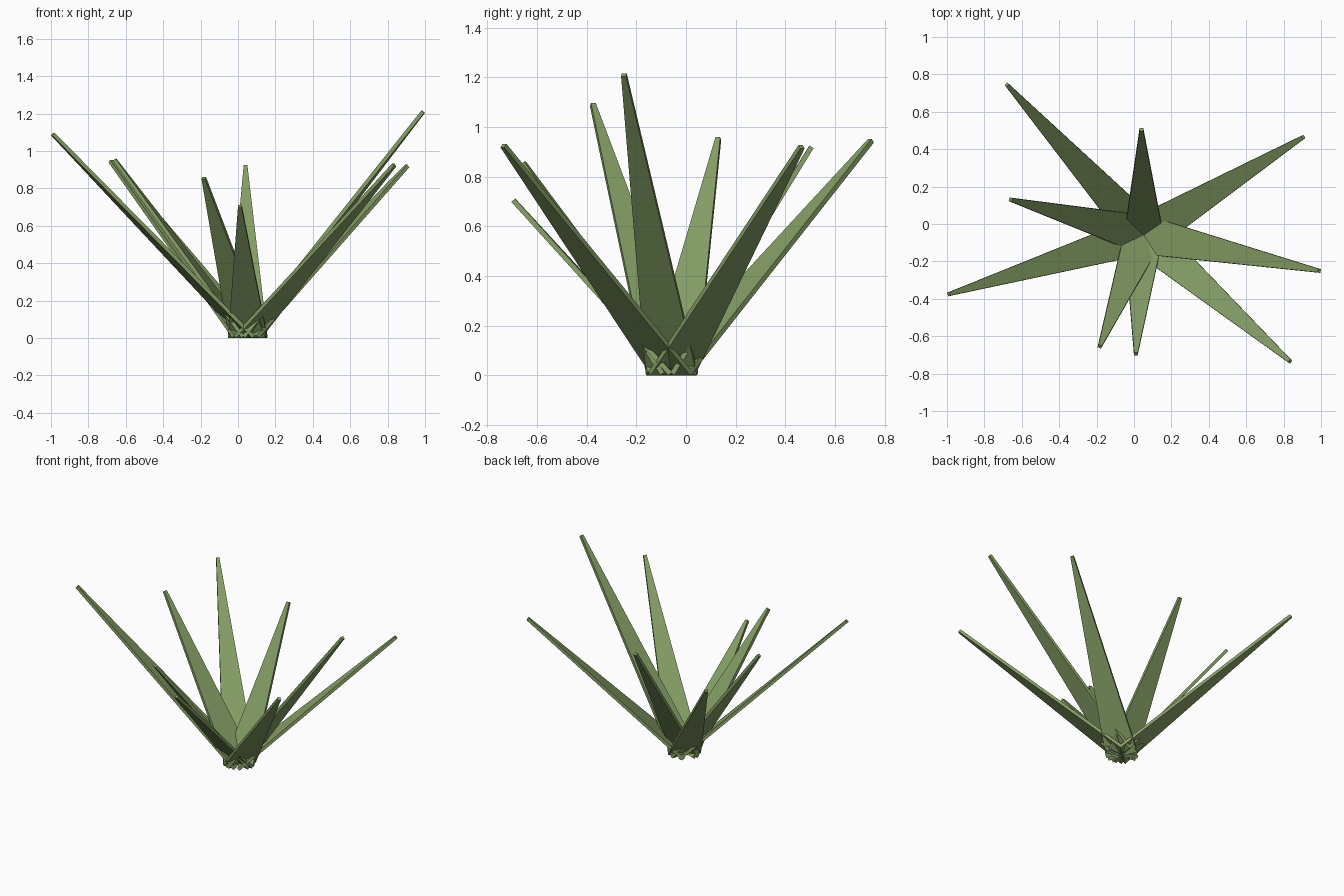
import bpy, bmesh
from mathutils import Vector

if "Cube" in bpy.data.objects:
    bpy.data.objects.remove(bpy.data.objects["Cube"])

BASE = Vector((0.052, -0.057, 0.007))   # shared root of all leaves
ROOT_W, TIP_W, THICK = 0.21, 0.02, 0.02

# tip centre of each leaf, anticlockwise from the right
TIPS = [(0.99, -0.25, 1.21), (0.905, 0.465, 0.92), (0.04, 0.505, 0.92),
        (-0.68, 0.745, 0.945), (-0.66, 0.13, 0.953), (-0.99, -0.375, 1.09),
        (-0.183, -0.655, 0.855), (0.01, -0.695, 0.705), (0.835, -0.735, 0.925)]

green = bpy.data.materials.new("leaf_green")
green.diffuse_color = (0.23, 0.34, 0.13, 1)
green.use_nodes = True
green.node_tree.nodes["Principled BSDF"].inputs["Base Color"].default_value = green.diffuse_color


def make_leaf(name, tip):
    """Flat four-sided blade, wide at the root and narrow at the tip."""
    tip = Vector(tip)
    axis = (tip - BASE).normalized()
    side = Vector((0, 0, 1)).cross(axis).normalized()
    normal = axis.cross(side)
    bm = bmesh.new()
    rings = []
    for centre, width in ((BASE, ROOT_W), (tip, TIP_W)):
        rings.append([bm.verts.new(centre + side * sx * width / 2 + normal * sn * THICK / 2)
                      for sx, sn in ((-1, -1), (1, -1), (1, 1), (-1, 1))])
    root, end = rings
    bm.faces.new(root[::-1])
    bm.faces.new(end)
    for i in range(4):
        j = (i + 1) % 4
        bm.faces.new((root[i], root[j], end[j], end[i]))
    bmesh.ops.recalc_face_normals(bm, faces=bm.faces)
    mesh = bpy.data.meshes.new(name)
    bm.to_mesh(mesh)
    bm.free()
    mesh.materials.append(green)
    bpy.context.collection.objects.link(bpy.data.objects.new(name, mesh))


for n, tip in enumerate(TIPS, 1):
    make_leaf(f"leaf_{n}", tip)
